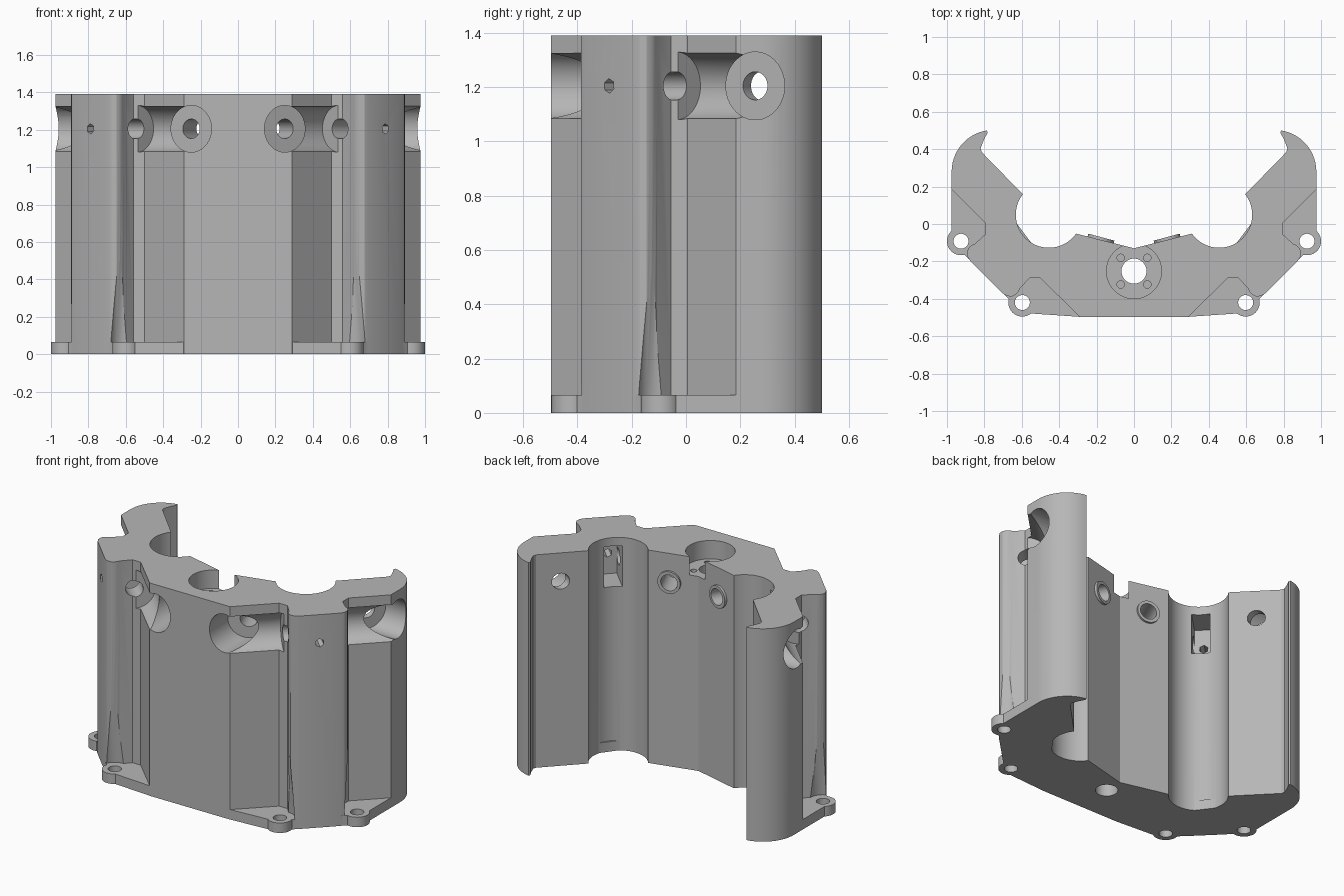
import bpy, bmesh
from math import cos, sin, radians, pi
from mathutils import Vector

cube = bpy.data.objects.get("Cube")
if cube:
    bpy.data.objects.remove(cube, do_unlink=True)

HEIGHT, FLANGE, BOLT_Z = 1.39, 0.065, 1.205
BORE, BORE_R = (0.455, 0.05), 0.177
SPOT_R, BOLT_R = 0.125, 0.052

metal = bpy.data.materials.new("plain_grey")
metal.use_nodes = True
grey = (0.47, 0.47, 0.47, 1)
metal.diffuse_color = grey
metal.node_tree.nodes["Principled BSDF"].inputs["Base Color"].default_value = grey


def make(name, bm):
    bmesh.ops.recalc_face_normals(bm, faces=bm.faces)
    mesh = bpy.data.meshes.new(name)
    bm.to_mesh(mesh)
    bm.free()
    mesh.materials.append(metal)
    ob = bpy.data.objects.new(name, mesh)
    bpy.context.collection.objects.link(ob)
    return ob


def loft(name, lower, upper):
    """Closed solid between two matching rings of points."""
    bm = bmesh.new()
    a = [bm.verts.new(p) for p in lower]
    b = [bm.verts.new(p) for p in upper]
    bm.faces.new(a)
    bm.faces.new(b)
    for i in range(len(a)):
        j = (i + 1) % len(a)
        bm.faces.new((a[i], a[j], b[j], b[i]))
    return make(name, bm)


def slab(name, outline, z0, z1):
    return loft(name, [(x, y, z0) for x, y in outline], [(x, y, z1) for x, y in outline])


def rod(name, a, b, r, r2=None, normal=None, n=40):
    """Cylinder or cone from a to b; a normal gives slanted end caps."""
    a, b = Vector(a), Vector(b)
    d = Vector(normal) if normal else b - a
    d.normalize()
    u = d.orthogonal().normalized()
    v = d.cross(u)
    ring = [u * cos(2 * pi * i / n) + v * sin(2 * pi * i / n) for i in range(n)]
    r2 = r if r2 is None else r2
    return loft(name, [a + p * r for p in ring], [b + p * r2 for p in ring])


def combine(target, other, operation):
    mod = target.modifiers.new("combine", 'BOOLEAN')
    mod.operation, mod.solver, mod.object = operation, 'EXACT', other
    bpy.context.view_layer.objects.active = target
    bpy.ops.object.modifier_apply(modifier=mod.name)
    bpy.data.objects.remove(other, do_unlink=True)


def cut(tool):
    combine(body, tool, 'DIFFERENCE')


def add(part):
    combine(body, part, 'UNION')


def arc(c, r, a0, a1, n):
    return [(c[0] + r * cos(radians(a0 + (a1 - a0) * i / n)),
             c[1] + r * sin(radians(a0 + (a1 - a0) * i / n))) for i in range(n + 1)]


def across(p):
    """Reflect in the diagonal through the bore and clamp pillar."""
    return (0.505 - p[1], 0.505 - p[0])


# Main body outline, from the front centre round to the back centre
recess = [(0.5, -0.29), (0.56, -0.29), (0.61, -0.345)]
pillar = [(0.618, -0.362), (0.632, -0.378), (0.65, -0.387), (0.677, -0.386), (0.70, -0.372)]
half = [(0.29, -0.497)] + recess + pillar
half += [across(p) for p in reversed(pillar)] + [across(p) for p in reversed(recess)]
half += [(0.975, 0.185)]
half += arc((0.752, 0.28), 0.223, 0, 81, 14)
half += [(0.782, 0.49), (0.805, 0.445), (0.82, 0.405), (0.815, 0.385)]
half += arc(BORE, BORE_R, 38, -145, 36)
mirrored = [(-x, y) for x, y in reversed(half)]
body = slab("bearing_block", half + [(0, -0.13)] + mirrored, 0, HEIGHT)

# Base flange with four lugs
edge = [(0.28, -0.497), (0.6, -0.475), (0.67, -0.4), (0.9, -0.17), (0.975, -0.09),
        (0.975, 0.2), (0.7, 0.1), (0.4, -0.3)]
lugs = [(0.597, -0.42), (0.925, -0.092)]
for s in (1, -1):
    add(slab("flange", [(s * x, y) for x, y in edge], 0, FLANGE))
    for x, y in lugs:
        add(rod("lug", (s * x, y, 0), (s * x, y, FLANGE), 0.075))
        cut(rod("lug_hole", (s * x, y, -0.1), (s * x, y, 0.12), 0.04))
        # tapered bolt relief in the pillar corner
        cut(rod("relief", (s * x, y, FLANGE), (s * x, y, 0.5), 0.09, 0.055))

# Centre shaft bore, counterbore and four screw holes
cut(rod("shaft_bore", (0, -0.252, -0.1), (0, -0.252, 1.5), 0.067))
cut(rod("counterbore", (0, -0.252, HEIGHT - 0.12), (0, -0.252, 1.5), 0.147, n=64))
for sx in (1, -1):
    for sy in (1, -1):
        p = (sx * 0.071, -0.252 + sy * 0.071)
        cut(rod("screw_hole", (*p, 1.1), (*p, 1.3), 0.02, n=16))

# Clamp bolts, spot faces and slots on each side
for s in (1, -1):
    def at(p, z=BOLT_Z):
        return Vector((s * p[0], p[1], z))

    # raised collar on the back wall
    out = Vector((-0.26 * s, 0.966, 0))
    boss = at((0.178, -0.084))
    collar = rod("collar", boss - out * 0.03, boss + out * 0.014, 0.072)
    add(collar)

    # sunk bolt seats on the inner wall and on the wing
    seat = (0.25, -0.245)
    wing = across(seat)
    cut(rod("inner_seat", at(seat), at((seat[0], -0.7)), SPOT_R, normal=(0.5 * s, -0.866, 0)))
    cut(rod("wing_seat", at(wing), at((1.2, wing[1])), SPOT_R, normal=(0.866 * s, -0.5, 0)))
    toward = (boss - at(seat)).normalized()
    cut(rod("inner_bolt", at(seat) - toward * 0.1, at(seat) + toward * 0.4, BOLT_R))
    cut(rod("wing_bolt", at((wing[0] + 0.087, wing[1] - 0.05)),
            at((wing[0] - 0.173, wing[1] + 0.1)), BOLT_R))

    # pillar spot faces and the bolt hole through the pillar
    near, far = (0.54, -0.295), (0.80, -0.035)
    cut(rod("near_face", at(near), at((near[0] - 0.35, near[1] - 0.35)), SPOT_R))
    cut(rod("far_face", at(far), at((far[0] + 0.35, far[1] + 0.35)), SPOT_R))
    cut(rod("pillar_bolt", at((near[0] - 0.05, near[1] - 0.05)),
            at((far[0] + 0.05, far[1] + 0.05)), BOLT_R))

    # slot from the large bore and the small hexagonal adjuster hole
    k = 0.7071
    corners = [(BORE[0] + k * (d + t), BORE[1] - k * (d - t))
               for d, t in ((0.1, -0.055), (0.36, -0.055), (0.36, 0.055), (0.1, 0.055))]
    cut(slab("slot", [(s * x, y) for x, y in corners], 1.07, 1.335))
    cut(rod("hex_hole", at((BORE[0] + 0.22, BORE[1] - 0.22)),
            at((BORE[0] + 0.42, BORE[1] - 0.42)), 0.027, n=6))

# Smooth the round walls, keep the edges sharp
bpy.ops.object.select_all(action='DESELECT')
body.select_set(True)
bpy.context.view_layer.objects.active = body
bpy.ops.object.shade_smooth_by_angle(angle=radians(28))
